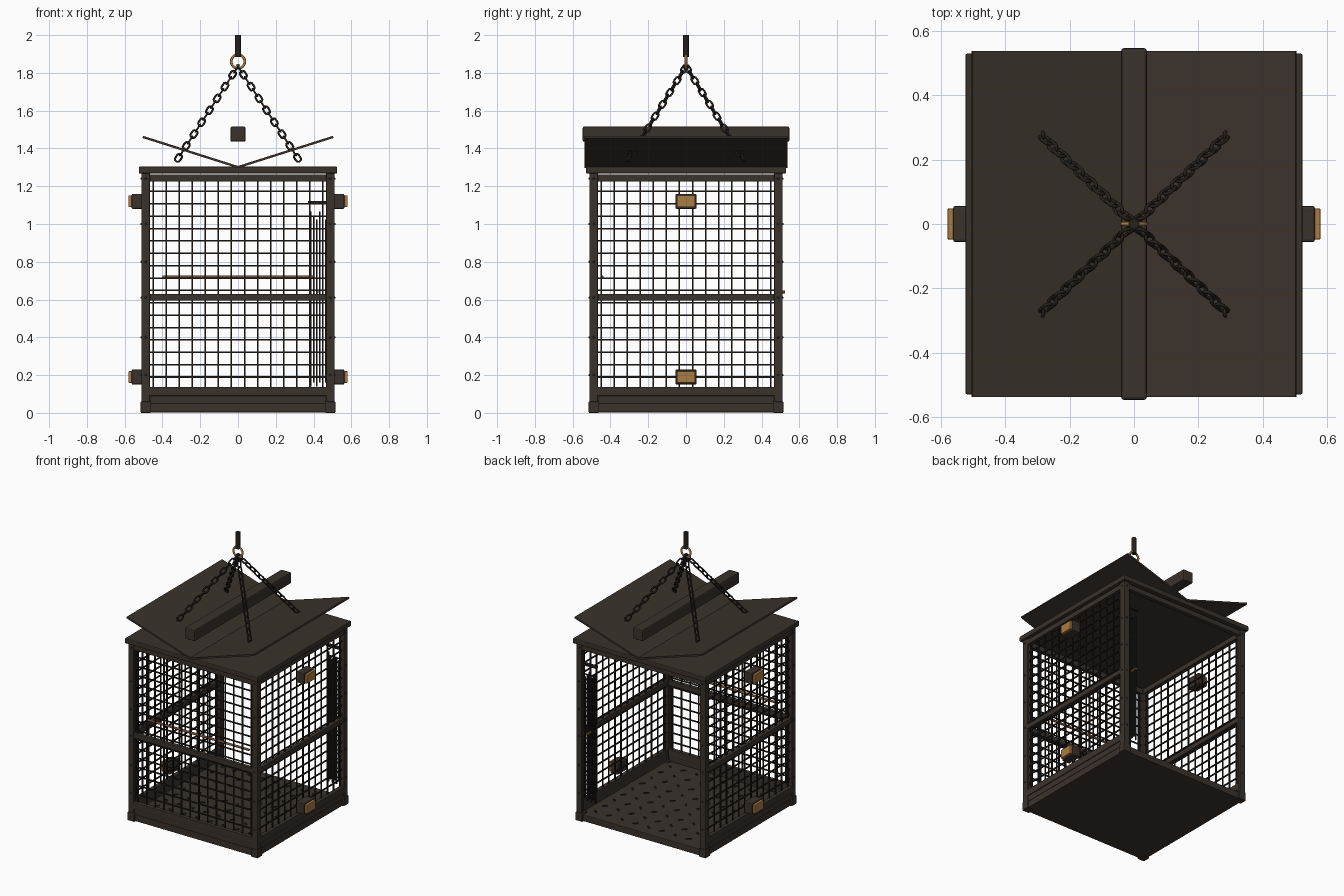
import bpy, bmesh, math
from mathutils import Matrix, Vector

if "Cube" in bpy.data.objects:
    bpy.data.objects.remove(bpy.data.objects["Cube"])


def material(name, rgb):
    m = bpy.data.materials.new(name)
    m.diffuse_color = (*rgb, 1)
    m.use_nodes = True
    m.node_tree.nodes["Principled BSDF"].inputs["Base Color"].default_value = m.diffuse_color
    return m


IRON = material("dark_brown_iron", (0.042, 0.032, 0.025))
WIRE = material("blackened_wire", (0.018, 0.014, 0.011))
BRASS = material("brass", (0.40, 0.20, 0.055))
WOOD = material("perch_wood", (0.17, 0.075, 0.032))


def finish(name, bm, mat, bevel=0, smooth=False):
    bmesh.ops.recalc_face_normals(bm, faces=bm.faces[:])
    mesh = bpy.data.meshes.new(name)
    bm.to_mesh(mesh)
    bm.free()
    mesh.materials.append(mat)
    ob = bpy.data.objects.new(name, mesh)
    bpy.context.collection.objects.link(ob)
    if smooth:
        for p in mesh.polygons:
            p.use_smooth = True
    if bevel:
        mod = ob.modifiers.new("edge_bevel", 'BEVEL')
        mod.width, mod.segments = bevel, 2
    return ob


def add_box(bm, x0, x1, y0, y1, z0, z1):
    c = ((x0 + x1) / 2, (y0 + y1) / 2, (z0 + z1) / 2)
    s = (abs(x1 - x0), abs(y1 - y0), abs(z1 - z0))
    bmesh.ops.create_cube(bm, size=1, matrix=Matrix.Translation(c) @ Matrix.Diagonal((*s, 1)))


def boxes(name, items, mat, bevel=0):
    bm = bmesh.new()
    for b in items:
        add_box(bm, *b)
    return finish(name, bm, mat, bevel)


def rod(name, a, b, r, mat, sides=12):
    a, b = Vector(a), Vector(b)
    d = b - a
    bm = bmesh.new()
    m = Matrix.Translation((a + b) / 2) @ d.to_track_quat('Z', 'Y').to_matrix().to_4x4()
    bmesh.ops.create_cone(bm, cap_ends=True, segments=sides, radius1=r, radius2=r,
                          depth=d.length, matrix=m)
    return finish(name, bm, mat)


def add_loop(bm, m, major, stretch, minor, n=14, k=6):
    """Closed oval ring in the local XZ plane, long along Z."""
    rows = []
    for i in range(n):
        a = 2 * math.pi * i / n
        out = Vector((math.cos(a), 0, math.sin(a)))
        c = out * major + Vector((0, 0, stretch * (1 if out.z > 0.01 else -1 if out.z < -0.01 else 0)))
        rows.append([bm.verts.new(m @ (c + out * minor * math.cos(t) + Vector((0, minor * math.sin(t), 0))))
                     for t in (2 * math.pi * j / k for j in range(k))])
    for i in range(n):
        for j in range(k):
            p, q = rows[i], rows[(i + 1) % n]
            bm.faces.new((p[j], p[(j + 1) % k], q[(j + 1) % k], q[j]))


# Floor tray with kick plates on three sides, open at the back
boxes("floor_tray", [(-.505, .505, -.505, .505, 0.003, .05)], IRON, .004)
boxes("kick_plates", [(-.49, .49, -.505, -.485, .05, .135),
                      (-.505, -.485, -.49, .49, .05, .135),
                      (.485, .505, -.49, .49, .05, .135)], IRON, .003)
boxes("kick_rails", [(-.49, .49, -.511, -.48, .09, .138),
                     (-.511, -.48, -.49, .49, .09, .138),
                     (.48, .511, -.49, .49, .09, .138)], IRON, .003)

# Raised tread marks on the floor, turned alternately
bm = bmesh.new()
for i in range(9):
    for j in range(9):
        turn = math.radians(45 if (i + j) % 2 else -45)
        m = (Matrix.Translation((-.42 + .105 * i, -.42 + .105 * j, .051))
             @ Matrix.Rotation(turn, 4, 'Z') @ Matrix.Diagonal((.021, .008, .006, 1)))
        bmesh.ops.create_uvsphere(bm, u_segments=8, v_segments=4, radius=1, matrix=m)
finish("floor_tread", bm, WIRE)

# Angle-iron corner posts, their feet and bolts
posts, feet = [], []
bolts = bmesh.new()
for sx in (-1, 1):
    for sy in (-1, 1):
        posts += [(sx * .467, sx * .511, sy * .495, sy * .511, 0, 1.27),
                  (sx * .495, sx * .511, sy * .467, sy * .511, 0, 1.27),
                  (sx * .474, sx * .497, sy * .474, sy * .497, .05, 1.27)]
        feet += [(sx * .46, sx * .515, sy * .46, sy * .515, 0, .06)]
        for z in (.03, .2, .4, .61, .8, 1.0, 1.24):
            for p in ((sx * .488, sy * .511), (sx * .511, sy * .488)):
                bmesh.ops.create_uvsphere(bolts, u_segments=8, v_segments=4, radius=.006,
                                          matrix=Matrix.Translation((*p, z)))
boxes("corner_posts", posts, IRON, .002)
boxes("post_feet", feet, IRON, .004)
finish("post_bolts", bolts, IRON, smooth=True)

# Horizontal frame rails
mid = [(-.5, .5, -.508, -.478, .595, .63)]
top = [(-.5, .5, s * .478, s * .508, 1.225, 1.262) for s in (-1, 1)]
for s in (-1, 1):
    mid.append((s * .478, s * .508, -.5, .5, .595, .63))
    top.append((s * .478, s * .508, -.5, .5, 1.225, 1.262))
boxes("middle_rails", mid, IRON, .003)
boxes("top_rails", top, IRON, .003)

# Wire mesh on the front and both sides
W = .004
runs = [(-.4485 + .069 * i) for i in range(14)]
levels = [.19 + .0655 * i for i in range(16)]
front = [(u - W, u + W, -.49 - W, -.49 + W, .12, 1.24) for u in runs]
front += [(-.48, .48, -.492 - W, -.492 + W, z - W, z + W) for z in levels]
boxes("front_wire_mesh", front, WIRE)
for s, side in ((-1, "left"), (1, "right")):
    wires = [(s * .49 - W, s * .49 + W, u - W, u + W, .12, 1.24) for u in runs]
    wires += [(s * .492 - W, s * .492 + W, -.48, .48, z - W, z + W) for z in levels]
    boxes(side + "_wire_mesh", wires, WIRE)

# Gate folded against the back right post, with its rail and latch
gate = [(x - .004, x + .004, .47, .48, .14 + .02 * (i % 2), 1.065 - .02 * (i % 3))
        for i, x in enumerate(.384 + .016 * k for k in range(6))]
gate += [(.38, .472, .468, .476, z - .003, z + .003) for z in levels[:-2]]
boxes("folded_gate", gate, WIRE)
boxes("gate_rail", [(.37, .48, .465, .485, 1.107, 1.123)], WIRE)
rod("gate_latch", (.42, .475, .64), (.42, .523, .64), .007, BRASS, 8)

# Perch behind the front mesh
rod("perch", (-.4, -.445, .72), (.4, -.445, .72), .008, WOOD)

# Flat roof slab, two upswept panels and the ridge beam
boxes("roof_slab", [(-.525, .525, -.53, .53, 1.267, 1.304)], IRON, .006)
for s, side in ((-1, "left"), (1, "right")):
    tilt = math.atan2(.16, .504)
    m = (Matrix.Translation((s * .252, 0, 1.381)) @ Matrix.Rotation(-s * tilt, 4, 'Y')
         @ Matrix.Diagonal((.529, 1.076, .012, 1)))
    bm = bmesh.new()
    bmesh.ops.create_cube(bm, size=1, matrix=m)
    finish(side + "_roof_panel", bm, IRON)
boxes("ridge_beam", [(-.04, .04, -.547, .547, 1.436, 1.516)], IRON, .008)

# Side brackets with brass plates
for s, side in ((-1, "left"), (1, "right")):
    for z, level in ((.19, "lower"), (1.12, "upper")):
        boxes(f"{side}_{level}_bracket", [(s * .5, s * .563, -.056, .056, z - .04, z + .04)], IRON, .007)
        boxes(f"{side}_{level}_brass_plate", [(s * .555, s * .58, -.048, .048, z - .031, z + .031)], BRASS, .003)

# Four chains rising to the hanging ring
for sx, sx_name in ((-1, "left"), (1, "right")):
    for sy, sy_name in ((-1, "front"), (1, "back")):
        a, b = Vector((sx * .315, sy * .30, 1.35)), Vector((sx * .008, sy * .008, 1.822))
        # Frame with Z along the chain
        z = (b - a).normalized()
        x = Vector((0, 1, 0)).cross(z).normalized()
        rot = Matrix((x, z.cross(x), z)).transposed().to_4x4()
        bm = bmesh.new()
        n = 16
        for i in range(n):
            m = (Matrix.Translation(a.lerp(b, i / (n - 1))) @ rot
                 @ Matrix.Rotation(math.pi / 2 * (i % 2), 4, 'Z'))
            add_loop(bm, m, .0145, .010, .0055)
        finish(f"{sy_name}_{sx_name}_chain", bm, WIRE, smooth=True)

# Brass ring and hanging rod
bm = bmesh.new()
add_loop(bm, Matrix.Translation((0, 0, 1.86)), .036, 0, .007, 24, 8)
finish("hanging_ring", bm, BRASS, smooth=True)
rod("hanging_rod", (0, 0, 1.885), (0, 0, 2.0), .017, WIRE)
